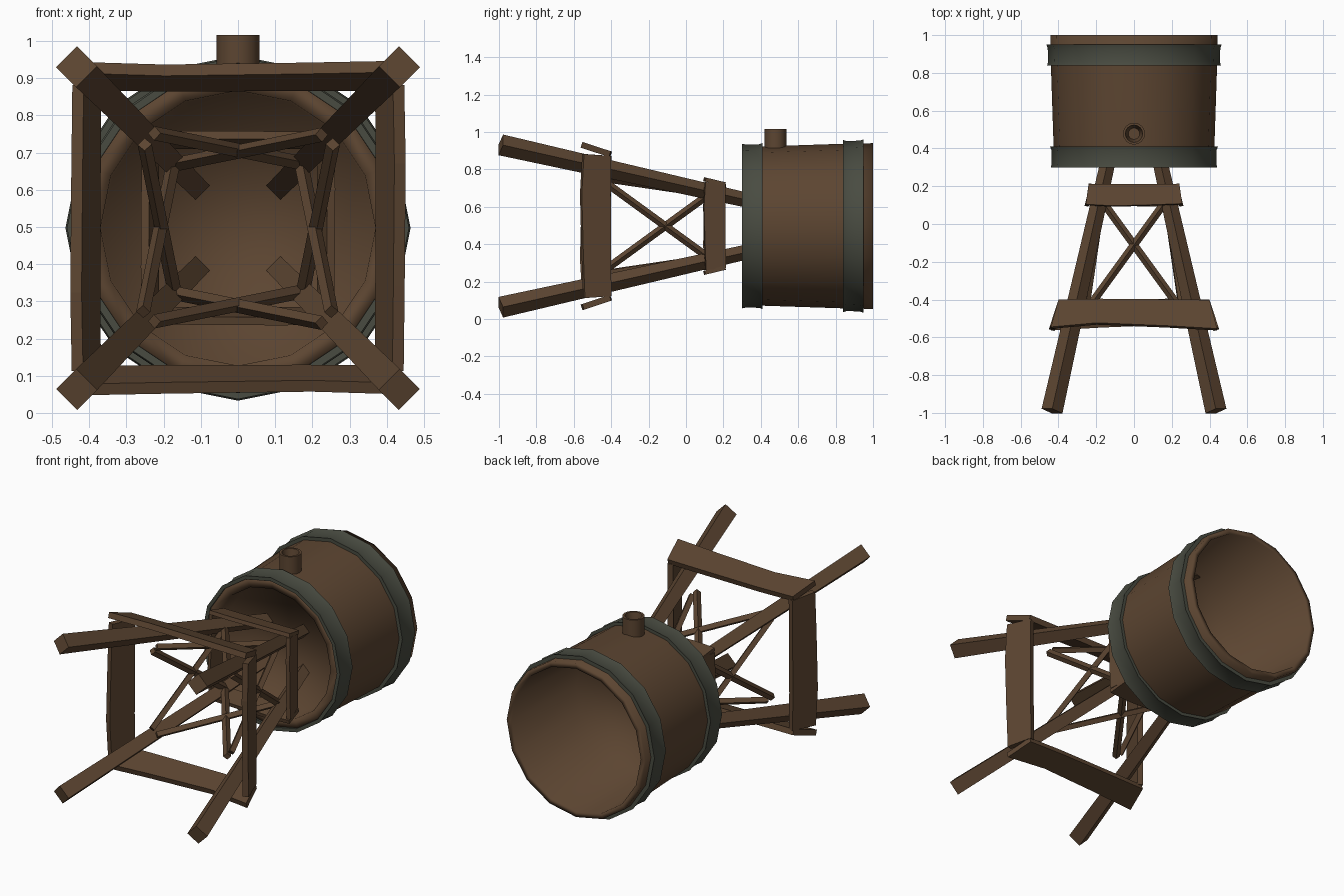
import bpy, bmesh, math
from mathutils import Vector, Matrix

if "Cube" in bpy.data.objects:
    bpy.data.objects.remove(bpy.data.objects["Cube"])

CZ = 0.497          # height of the tower axis, which runs along y
SIDES = 16


def material(name, rgb):
    m = bpy.data.materials.new(name)
    m.diffuse_color = (*rgb, 1)
    m.use_nodes = True
    m.node_tree.nodes["Principled BSDF"].inputs["Base Color"].default_value = m.diffuse_color
    return m


wood = material("brown wood", (0.108, 0.060, 0.031))
iron = material("grey green iron", (0.066, 0.071, 0.053))


def finish(bm, name, mat, smooth=None):
    bmesh.ops.recalc_face_normals(bm, faces=bm.faces[:])
    me = bpy.data.meshes.new(name)
    bm.to_mesh(me)
    bm.free()
    me.materials.append(mat)
    ob = bpy.data.objects.new(name, me)
    bpy.context.collection.objects.link(ob)
    if smooth is not None:
        bpy.ops.object.select_all(action='DESELECT')
        bpy.context.view_layer.objects.active = ob
        ob.select_set(True)
        bpy.ops.object.shade_smooth_by_angle(angle=math.radians(smooth))
    return ob


def skin(bm, rings, closed):
    """Join rings of points; closed loops back, otherwise ends are capped."""
    vs = [[bm.verts.new(p) for p in r] for r in rings]
    n = len(vs[0])
    pairs = list(zip(vs, vs[1:])) + ([(vs[-1], vs[0])] if closed else [])
    for a, b in pairs:
        for i in range(n):
            j = (i + 1) % n
            bm.faces.new((a[i], a[j], b[j], b[i]))
    if not closed:
        bm.faces.new(vs[0])
        bm.faces.new(vs[-1])


def lathe(name, profile, mat, closed, smooth, sides=SIDES):
    """Profile of (y, radius) turned around the y axis."""
    bm = bmesh.new()
    ang = [2 * math.pi * i / sides for i in range(sides)]
    skin(bm, [[(r * math.cos(a), y, CZ + r * math.sin(a)) for a in ang]
              for y, r in profile], closed)
    return finish(bm, name, mat, smooth)


def on_side(k, u, y, off):
    """Point on side k of the frame: u across, y along, off outward."""
    p = Matrix.Rotation(k * math.pi / 2, 3, 'Y') @ Vector((u, y, off))
    return p + Vector((0, 0, CZ))


# Barrel: recessed floor at the front, deep open hollow at the back
lathe("barrel", [(0.43, 0.365), (0.315, 0.37), (0.31, 0.422), (0.42, 0.426),
                 (0.84, 0.440), (1.0, 0.443), (1.0, 0.412), (0.45, 0.385)],
      wood, False, 180)

# Iron hoops
lathe("front_hoop", [(0.30, 0.440), (0.32, 0.436), (0.39, 0.437), (0.41, 0.444),
                     (0.41, 0.415), (0.30, 0.420)], iron, True, 60)
lathe("back_hoop", [(0.84, 0.460), (0.86, 0.454), (0.93, 0.457), (0.95, 0.464),
                    (0.95, 0.43), (0.84, 0.43)], iron, True, 60)

# Filler pipe on top
pipe = lathe("filler_pipe", [(0.88, 0.058), (1.016, 0.058), (1.016, 0.046), (0.92, 0.030)],
             wood, False, 60)
for v in pipe.data.vertices:
    x, y, z = v.co
    v.co = (x, 0.478 + (z - CZ), y)
pipe.data.flip_normals()

# Four splayed, tapering legs with diamond section
for name, sx, sz in (("upper_right_leg", 1, 1), ("upper_left_leg", -1, 1),
                     ("lower_right_leg", 1, -1), ("lower_left_leg", -1, -1)):
    bm = bmesh.new()
    a = Vector((sx * 0.434, -0.99, CZ + sz * 0.434))
    b = Vector((sx * 0.113, 0.44, CZ + sz * 0.113))
    d = (b - a).normalized()
    e1 = Vector((sz, 0, -sx)).normalized()
    e2 = d.cross(e1)
    rings = []
    for c, h in ((a, 0.040), (b, 0.027)):
        rings.append([c + e1 * h * s + e2 * h * t
                      for s, t in ((-1, -1), (1, -1), (1, 1), (-1, 1))])
    skin(bm, rings, False)
    finish(bm, name, wood)


def plank(name, k, y0, y1, off, slope, half0, half1, thick, wave):
    """Rough plank across side k; wave bends its long edges."""
    bm = bmesh.new()
    rings = []
    normal = Vector((-slope, 1)).normalized() * thick / 2
    for t, w in zip((-1, -0.45, 0.4, 1), (0, 1, 0.3, -0.4)):
        ring = []
        for y, half, q in ((y0, half0, 1.0), (y1, half1, 0.2)):
            yy = y + wave * w * q
            ring.append((t * half, yy, off + slope * (yy - (y0 + y1) / 2)))
        (ua, ya, oa), (ub, yb, ob) = ring
        ny, no = normal
        rings.append([on_side(k, ua, ya - ny, oa - no), on_side(k, ub, yb - ny, ob - no),
                      on_side(k, ub, yb + ny, ob + no), on_side(k, ua, ya + ny, oa + no)])
    skin(bm, rings, False)
    finish(bm, name, wood)


def brace(name, k, s, shift):
    """Thin diagonal of diamond section on side k, running from -s to +s."""
    bm = bmesh.new()
    a = Vector((-s * 0.225, -0.42, 0.253 + shift))
    b = Vector((s * 0.175, 0.13, 0.172 + shift))
    d = (b - a).normalized()
    e1 = d.cross(Vector((0, 0, 1))).normalized()
    e2 = d.cross(e1)
    rings = [[on_side(k, *(c + e1 * 0.021 * p + e2 * 0.019 * q))
              for p, q in ((-1, 0), (0, -1), (1, 0), (0, 1))] for c in (a, b)]
    skin(bm, rings, False)
    finish(bm, name, wood)


# Plank rings and crossed braces on all four sides
for k, side in enumerate(("top", "right", "bottom", "left")):
    flat = k % 2 == 0
    plank("lower_plank_" + side, k, -0.55, -0.405, 0.408, -0.33,
          0.44 if flat else 0.385, 0.40 if flat else 0.375, 0.032,
          0.022 if flat else -0.012)
    plank("upper_plank_" + side, k, 0.102, 0.210, 0.236, -0.24,
          0.255 if flat else 0.235, 0.24 if flat else 0.225, 0.022, -0.008)
    brace("brace_a_" + side, k, 1, 0.002)
    brace("brace_b_" + side, k, -1, -0.002)
